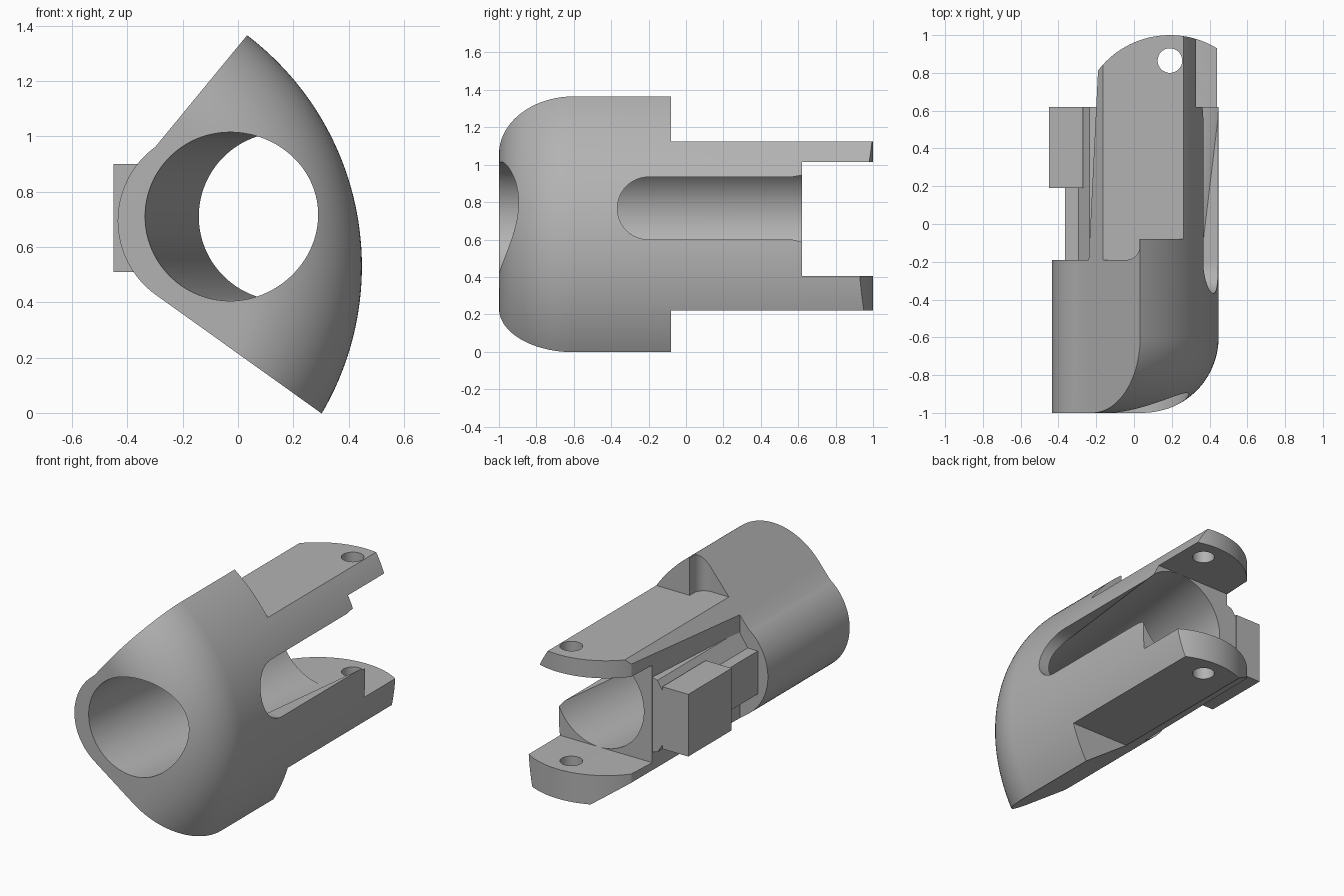
import bpy, bmesh, math
from mathutils import Matrix, Vector

if "Cube" in bpy.data.objects:
    bpy.data.objects.remove(bpy.data.objects["Cube"], do_unlink=True)

grey = bpy.data.materials.new("plain grey")
grey.use_nodes = True
grey.diffuse_color = (0.45, 0.45, 0.45, 1)
grey.node_tree.nodes["Principled BSDF"].inputs["Base Color"].default_value = (0.45, 0.45, 0.45, 1)


def finish(name, bm):
    bmesh.ops.recalc_face_normals(bm, faces=bm.faces)
    mesh = bpy.data.meshes.new(name)
    bm.to_mesh(mesh)
    bm.free()
    mesh.materials.append(grey)
    obj = bpy.data.objects.new(name, mesh)
    bpy.context.collection.objects.link(obj)
    return obj


def prism(name, points, axis, lo, hi):
    """Extrude a 2D outline along x (points y,z), y (points x,z) or z (points x,y)."""
    place = {"x": lambda a, b, h: (h, a, b),
             "y": lambda a, b, h: (a, h, b),
             "z": lambda a, b, h: (a, b, h)}[axis]
    bm = bmesh.new()
    low = [bm.verts.new(place(a, b, lo)) for a, b in points]
    high = [bm.verts.new(place(a, b, hi)) for a, b in points]
    bm.faces.new(low)
    bm.faces.new(high)
    n = len(points)
    for i in range(n):
        j = (i + 1) % n
        bm.faces.new((low[i], low[j], high[j], high[i]))
    return finish(name, bm)


def box(name, x, y, z):
    return prism(name, [(x[0], y[0]), (x[1], y[0]), (x[1], y[1]), (x[0], y[1])], "z", *z)


def arc(cx, cy, r, start, end, n):
    angles = [math.radians(start + (end - start) * i / n) for i in range(n + 1)]
    return [(cx + r * math.cos(a), cy + r * math.sin(a)) for a in angles]


def cylinder(name, centre, direction, radius, length, sides=96):
    bm = bmesh.new()
    bmesh.ops.create_cone(bm, cap_ends=True, segments=sides, radius1=radius,
                          radius2=radius, depth=length)
    turn = Vector(direction).to_track_quat("Z", "Y").to_matrix().to_4x4()
    bmesh.ops.transform(bm, matrix=Matrix.Translation(centre) @ turn, verts=bm.verts)
    return finish(name, bm)


def combine(target, tool, operation):
    mod = target.modifiers.new("combine", "BOOLEAN")
    mod.object, mod.operation, mod.solver = tool, operation, "EXACT"
    bpy.context.view_layer.update()
    graph = bpy.context.evaluated_depsgraph_get()
    mesh = bpy.data.meshes.new_from_object(target.evaluated_get(graph))
    target.modifiers.clear()
    target.data = mesh
    bpy.data.objects.remove(tool, do_unlink=True)


# Housing: wedge outline with a rounded left edge
left_edge = arc(-0.105, 0.695, 0.33, 126, 234, 32)
housing = prism("housing", [(0.3, 1.69)] + left_edge + [(0.6, -0.215), (0.6, 1.69)], "y", -1, 1.05)

# Outer shell: large turned surface with a filleted nose
bm = bmesh.new()
nose = arc(-0.6, 0.648, 0.4, 180, 90, 24)
rim = [(0, -1)] + [(radius, y) for y, radius in nose] + [(1.048, 1.2), (0, 1.2)]
verts = [bm.verts.new((-0.6 + radius, y, 0.53)) for radius, y in rim]
edges = [bm.edges.new(pair) for pair in zip(verts, verts[1:])]
bmesh.ops.spin(bm, geom=verts + edges, cent=(-0.6, 0, 0.53), axis=(0, 1, 0),
               angle=2 * math.pi, steps=200)
bmesh.ops.remove_doubles(bm, verts=bm.verts, dist=0.0001)
combine(housing, finish("shell", bm), "INTERSECT")

# Rear half: flat top and bottom, narrowed left side, gap between the two arms
corner = arc(-0.04, -0.12, 0.07, -90, 0, 10)
cutters = [
    prism("top_step", [(-1, -0.19)] + corner + [(0.03, -0.08), (1, -0.08), (1, 1.3), (-1, 1.3)],
          "z", 1.125, 2),
    box("bottom_step", (-1, 1), (-0.08, 1.3), (-1, 0.22)),
    prism("left_step", [(-1, -0.19), (-0.24, -0.19), (-0.19, 0.82), (-0.18, 1.3), (-1, 1.3)],
          "z", -1, 2),
    box("arm_gap", (-1, 1), (0.62, 1.3), (0.405, 1.015)),
    prism("arm_ends", arc(0.19, 0.52, 0.48, 10, 160, 48) + [(-1, 0.69), (-1, 1.3), (1, 1.3), (1, 0.6)],
          "z", -1, 2),
]
for cutter in cutters:
    combine(housing, cutter, "DIFFERENCE")

# Left rail and its block
rail = [(-0.365, 0.57), (-0.365, 0.84), (-0.295, 0.84), (-0.235, 0.93), (-0.1, 0.97),
        (-0.1, 0.44), (-0.235, 0.48), (-0.295, 0.57)]
combine(housing, prism("rail", rail, "y", -0.25, 0.619), "UNION")
combine(housing, box("block", (-0.45, -0.27), (0.19, 0.62), (0.51, 0.9)), "UNION")

# Slanted bore, side slot with a round end, and pin holes through both arms
combine(housing, cylinder("bore", (0.091, 0, 0.71), (0.12, 1, 0), 0.305, 4, 128), "DIFFERENCE")
slot = arc(-0.2, 0.767, 0.167, 90, 270, 32) + [(1.3, 0.6), (1.3, 0.934)]
combine(housing, prism("side_slot", slot, "x", 0.15, 0.8), "DIFFERENCE")
combine(housing, cylinder("pin_hole", (0.19, 0.865, 0.7), (0, 0, 1), 0.065, 3, 48), "DIFFERENCE")

# Smooth curved faces, keep hard edges
bpy.ops.object.select_all(action="DESELECT")
housing.select_set(True)
bpy.context.view_layer.objects.active = housing
bpy.ops.object.shade_smooth_by_angle(angle=math.radians(25))
